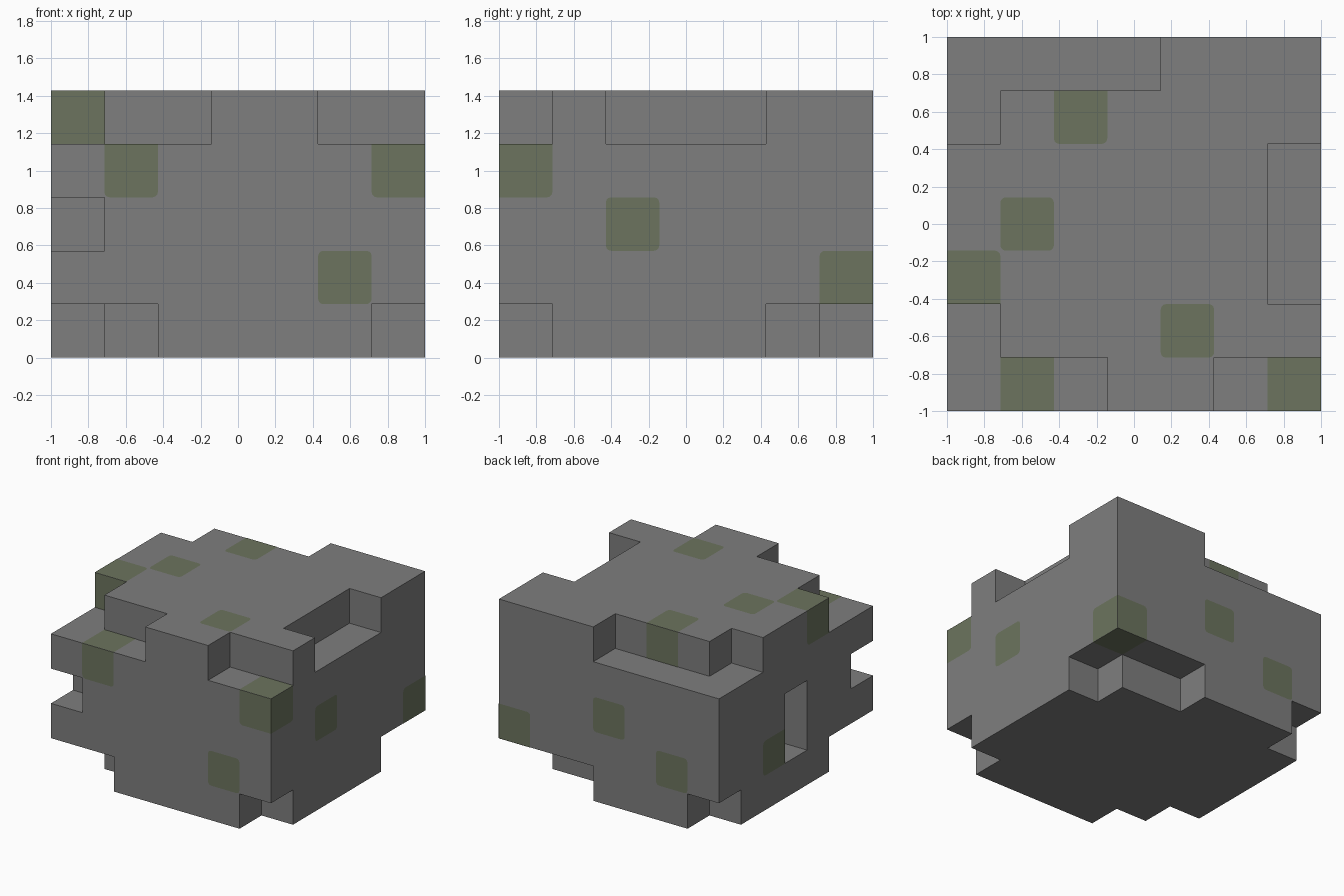
import bpy, bmesh, math
from mathutils import Vector

default_cube = bpy.data.objects.get("Cube")
if default_cube:
    bpy.data.objects.remove(default_cube, do_unlink=True)

WIDTH, HEIGHT = 7, 5
CELL = 2 / WIDTH
CORNER_RADIUS = 0.028
LIFT = 0.002


def make_material(name, colour):
    material = bpy.data.materials.new(name)
    material.use_nodes = True
    material.diffuse_color = (*colour, 1)
    shader = material.node_tree.nodes["Principled BSDF"]
    shader.inputs["Base Color"].default_value = (*colour, 1)
    shader.inputs["Roughness"].default_value = 0.9
    return material


def make_object(name, bm, material):
    mesh = bpy.data.meshes.new(name)
    bm.to_mesh(mesh)
    bm.free()
    mesh.materials.append(material)
    obj = bpy.data.objects.new(name, mesh)
    bpy.context.collection.objects.link(obj)
    return obj


stone = make_material("stone grey", (0.21, 0.21, 0.21))
moss = make_material("moss green", (0.15, 0.175, 0.112))

# Solid block of cells, then carve chips out of it
cells = {(x, y, z) for x in range(WIDTH) for y in range(WIDTH) for z in range(HEIGHT)}


def carve(first, last=None):
    last = last or first
    for x in range(first[0], last[0] + 1):
        for y in range(first[1], last[1] + 1):
            for z in range(first[2], last[2] + 1):
                cells.discard((x, y, z))


# Chips along the top edges
carve((0, 6, 4), (3, 6, 4))
carve((0, 5, 4))
carve((0, 0, 4), (2, 0, 4))
carve((0, 1, 4))
carve((5, 0, 4), (6, 0, 4))
carve((6, 2, 4), (6, 4, 4))

# Side slot and front corner notch
carve((0, 3, 1), (0, 3, 2))
carve((0, 0, 2))

# Chips along the bottom edges
carve((4, 6, 0), (6, 6, 0))
carve((6, 5, 0))
carve((6, 0, 0))
carve((0, 0, 0), (1, 0, 0))
carve((0, 1, 0))
carve((0, 6, 0))

# Cells that carry moss on every open side
mossy = [(2, 5, 4), (1, 3, 4), (0, 2, 4), (4, 1, 4), (1, 0, 3), (6, 0, 3),
         (5, 0, 1), (6, 2, 2), (6, 6, 1), (3, 6, 2), (1, 6, 1), (0, 4, 1)]


def shift(cell, axis, step):
    moved = list(cell)
    moved[axis] += step
    return tuple(moved)


def is_open(cell, axis, sign):
    return cell in cells and shift(cell, axis, sign) not in cells


def unit(axis):
    return Vector([float(n == axis) for n in range(3)])


def face_points(cell, axis, sign, rounded=False):
    """Outline of one cell side, optionally rounding corners on flat ground."""
    u, v = (axis + 1) % 3, (axis + 2) % 3
    half = CELL / 2
    lift = LIFT if rounded else 0
    base = Vector((-1, -1, 0)) + (Vector(cell) + Vector((0.5, 0.5, 0.5))) * CELL
    base += unit(axis) * sign * (half + lift)
    points = []
    for turn, (su, sv) in enumerate([(1, 1), (-1, 1), (-1, -1), (1, -1)]):
        flat = (is_open(shift(cell, u, su), axis, sign)
                and is_open(shift(cell, v, sv), axis, sign))
        if rounded and flat:
            inner = half - CORNER_RADIUS
            for step in range(4):
                angle = math.pi / 2 * (turn + step / 3)
                points.append(base
                              + unit(u) * (su * inner + CORNER_RADIUS * math.cos(angle))
                              + unit(v) * (sv * inner + CORNER_RADIUS * math.sin(angle)))
        else:
            points.append(base + unit(u) * su * half + unit(v) * sv * half)
    return points if sign > 0 else points[::-1]


def skin(which, rounded):
    bm = bmesh.new()
    for cell in sorted(which):
        for axis in range(3):
            for sign in (-1, 1):
                if is_open(cell, axis, sign):
                    outline = face_points(cell, axis, sign, rounded)
                    bm.faces.new([bm.verts.new(p) for p in outline])
    return bm


# Rock body: open cell sides welded into one shell
body = skin(cells, False)
bmesh.ops.remove_doubles(body, verts=body.verts[:], dist=0.001)
make_object("rock_body", body, stone)

# Moss patches: thin flat plates on the rock
make_object("moss_patches", skin(mossy, True), moss)
